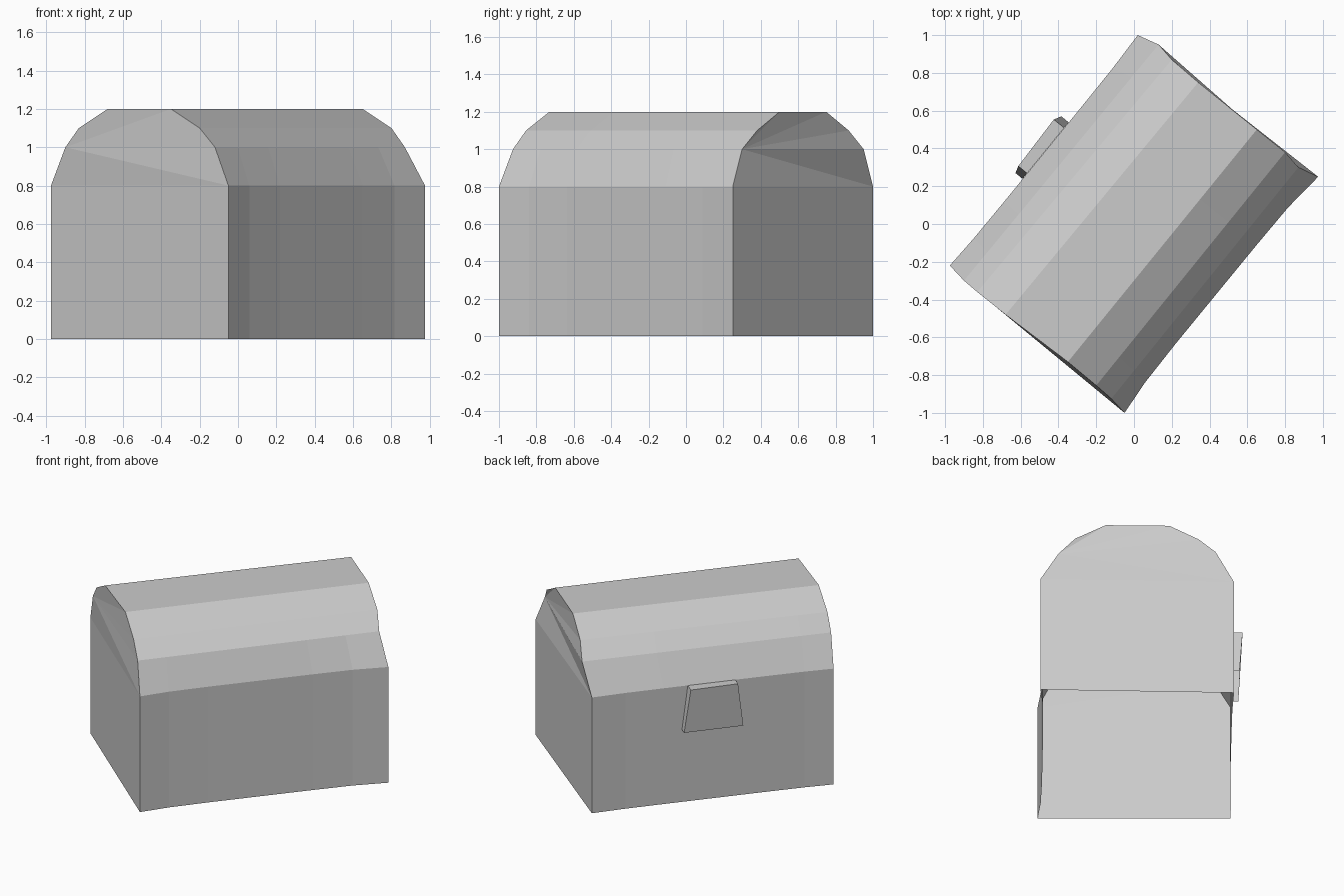
import bpy
import bmesh
from mathutils import Vector

cube = bpy.data.objects.get("Cube")
if cube:
    bpy.data.objects.remove(cube, do_unlink=True)

grey = bpy.data.materials.new("plain_grey")
grey.use_nodes = True
colour = (0.6, 0.6, 0.6, 1)
grey.diffuse_color = colour
grey.node_tree.nodes["Principled BSDF"].inputs["Base Color"].default_value = colour

# Arch of each end of the chest, from the latch side over the top
heights = (0.8, 1.0, 1.1, 1.2, 1.2, 1.1, 1.0, 0.8)
near_xy = ((-0.975, -0.22), (-0.90, -0.30), (-0.83, -0.36), (-0.68, -0.48),
           (-0.35, -0.73), (-0.20, -0.855), (-0.12, -0.925), (-0.05, -1.0))
far_xy = ((0.02, 1.0), (0.13, 0.95), (0.20, 0.87), (0.34, 0.75),
          (0.65, 0.50), (0.80, 0.38), (0.87, 0.30), (0.975, 0.25))
near = [Vector((x, y, z)) for (x, y), z in zip(near_xy, heights)]
far = [Vector((x, y, z)) for (x, y), z in zip(far_xy, heights)]
along = (far[0] - near[0]).normalized()
out = Vector((-along.y, along.x, 0))

# Inward bow of the long walls at each station along the chest
bows = {0: 0, 0.12: 0.018, 0.28: 0.023, 0.7: 0.023, 0.86: 0.02, 1: 0}


def finish(name, bm):
    bmesh.ops.recalc_face_normals(bm, faces=bm.faces)
    mesh = bpy.data.meshes.new(name)
    bm.to_mesh(mesh)
    bm.free()
    mesh.materials.append(grey)
    obj = bpy.data.objects.new(name, mesh)
    bpy.context.collection.objects.link(obj)


def loft(name, sections, pivots):
    """Skin a row of open sections; fan each end from its pivot corner."""
    bm = bmesh.new()
    rows = [[bm.verts.new(p) for p in s] for s in sections]
    for a, b in zip(rows, rows[1:]):
        for i in range(len(a) - 1):
            bm.faces.new((a[i], a[i + 1], b[i + 1], b[i]))
    for row, pivot in zip((rows[0], rows[-1]), pivots):
        ring = row[pivot:] + row[:pivot]
        for i in range(1, len(ring) - 1):
            bm.faces.new((ring[0], ring[i], ring[i + 1]))
    finish(name, bm)


def arch(t):
    pts = [a.lerp(b, t) for a, b in zip(near, far)]
    pts[0] -= out * bows[t] * 0.4
    pts[-1] += out * bows[t]
    return pts


# Arched lid, hollow and open below
loft("lid", [arch(t) for t in bows], (1, 6))

# Body walls, open at the top and at the floor
bm = bmesh.new()
arches = [arch(t) for t in bows]
outline = [p[0] for p in arches] + [p[-1] for p in reversed(arches)]
top = [bm.verts.new(p) for p in outline]
bottom = [bm.verts.new((p.x, p.y, 0)) for p in outline]
for i in range(len(top)):
    bm.faces.new((top[i - 1], top[i], bottom[i], bottom[i - 1]))
finish("body", bm)

# Latch plate: tapered shell, wider at the bottom, thicker at the top, open below
middle = (near[0] + far[0]) / 2 + along * 0.005
middle.z = 0
bm = bmesh.new()
rings = []
for z, half, depth_a, depth_b in ((0.5, 0.193, 0.04, 0.042), (0.8, 0.155, 0.052, 0.062)):
    base = middle + Vector((0, 0, z))
    rings.append([bm.verts.new(base + along * s * half + out * d)
                  for s, d in ((-1, -0.008), (-1, depth_a), (1, depth_b), (1, -0.008))])
low, high = rings
bm.faces.new(high)
for i in range(3):
    bm.faces.new((low[i], low[i + 1], high[i + 1], high[i]))
finish("latch", bm)
